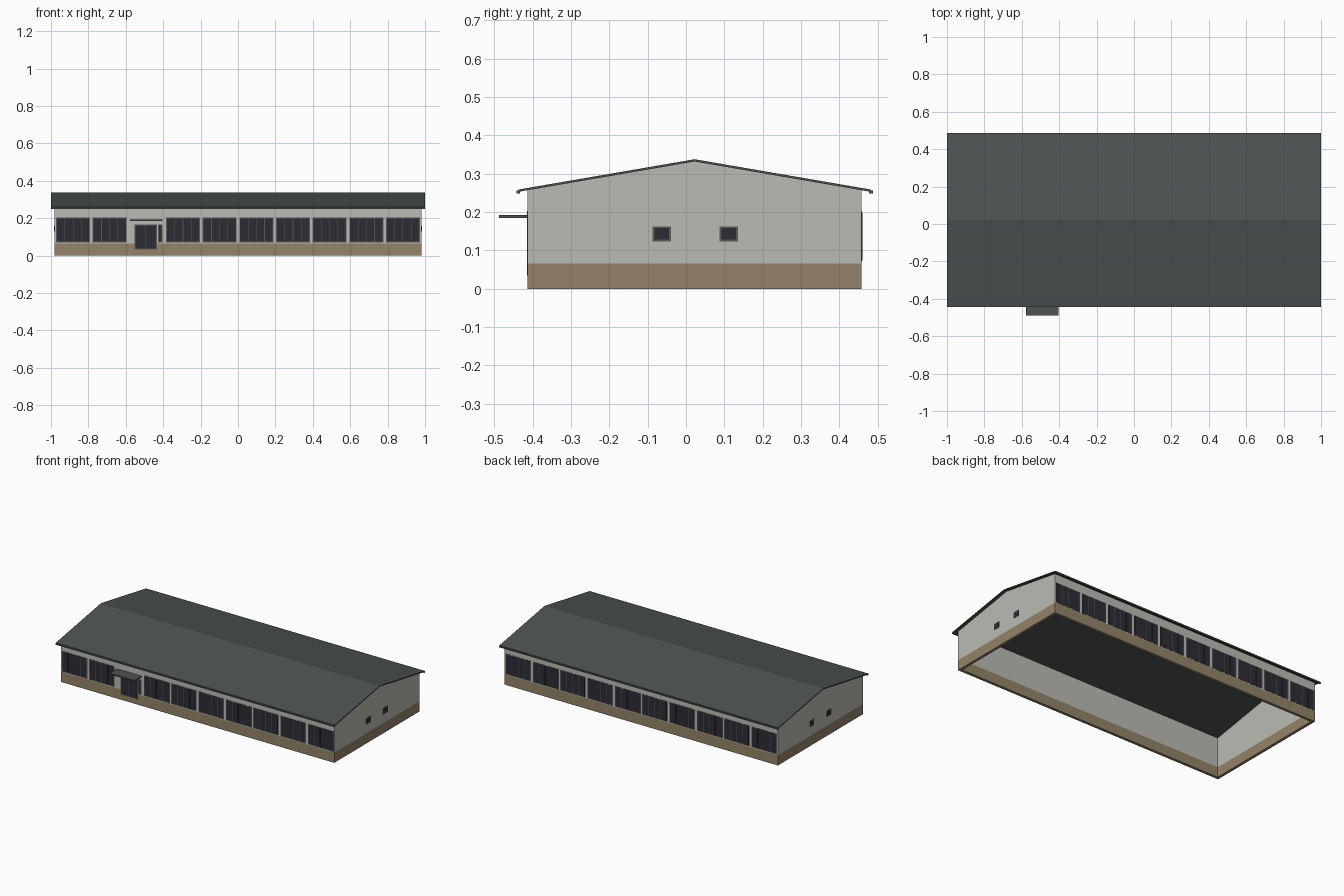
import bpy, bmesh
from mathutils import Vector

if "Cube" in bpy.data.objects:
    bpy.data.objects.remove(bpy.data.objects["Cube"])


def material(name, rgb):
    m = bpy.data.materials.new(name)
    m.use_nodes = True
    m.diffuse_color = (*rgb, 1)
    m.node_tree.nodes["Principled BSDF"].inputs["Base Color"].default_value = (*rgb, 1)
    return m


WALL = material("pale grey render", (0.50, 0.50, 0.46))
PLINTH = material("tan plinth", (0.30, 0.225, 0.14))
ROOF = material("slate roof", (0.075, 0.085, 0.085))
FRAME = material("grey frame", (0.10, 0.10, 0.095))
GLASS = material("dark glass", (0.025, 0.025, 0.036))

# Main dimensions
XW, FRONT, BACK, MID = 0.98, -0.413, 0.458, 0.0225
BASE, RIDGE, SLOPE, T, ROOF_T = 0.066, 0.338, 0.172, 0.018, 0.006
EAVE = 0.46


def roof_z(y):
    return RIDGE - SLOPE * abs(y - MID)


def finish(name, bm, mats):
    bmesh.ops.recalc_face_normals(bm, faces=bm.faces)
    me = bpy.data.meshes.new(name)
    bm.to_mesh(me)
    bm.free()
    for m in mats:
        me.materials.append(m)
    ob = bpy.data.objects.new(name, me)
    bpy.context.collection.objects.link(ob)
    return ob


def add_box(bm, lo, hi, index=0):
    lo, hi = Vector(lo), Vector(hi)
    verts = bmesh.ops.create_cube(bm, size=1)["verts"]
    for v in verts:
        v.co = (lo + hi) / 2 + v.co * (hi - lo)
    for f in {f for v in verts for f in v.link_faces}:
        f.material_index = index


def box(name, lo, hi, mat):
    bm = bmesh.new()
    add_box(bm, lo, hi)
    return finish(name, bm, [mat])


def prism(name, profile, x0, x1, mat):
    """Extrude a (y, z) profile along x."""
    bm = bmesh.new()
    face = bm.faces.new([bm.verts.new((x0, y, z)) for y, z in profile])
    new = bmesh.ops.extrude_face_region(bm, geom=[face])["geom"]
    for v in new:
        if isinstance(v, bmesh.types.BMVert):
            v.co.x = x1
    return finish(name, bm, [mat])


def under(y):
    return roof_z(y) - ROOF_T


# Long walls with plinths, sloped on top to meet the roof
for side, y0, y1 in (("front", FRONT, FRONT + T), ("back", BACK - T, BACK)):
    box(side + "_plinth", (T - XW, y0, 0), (XW - T, y1, BASE), PLINTH)
    prism(side + "_wall", [(y0, BASE), (y1, BASE), (y1, under(y1)), (y0, under(y0))],
          T - XW, XW - T, WALL)

# Gable walls with plinths
gable = [(FRONT, BASE), (BACK, BASE), (BACK, under(BACK)), (MID, under(MID)), (FRONT, under(FRONT))]
for side, s in (("left", 1), ("right", -1)):
    xa, xb = sorted((s * XW, s * (XW - T)))
    box(side + "_plinth", (xa, FRONT, 0), (xb, BACK, BASE), PLINTH)
    prism(side + "_gable_wall", gable, xa, xb, WALL)

# Pitched roof sheet and eave gutters
ya, yb = MID - EAVE, MID + EAVE
prism("roof", [(ya, under(ya)), (MID, under(MID)), (yb, under(yb)),
               (yb, roof_z(yb)), (MID, RIDGE), (ya, roof_z(ya))], -1, 1, ROOF)
for side, s in (("front", -1), ("back", 1)):
    y = MID + s * EAVE
    box(side + "_gutter", (-1, y - 0.005, 0.248), (1, y + 0.005, 0.257), ROOF)


def glazing(name, u0, u1, z0, z1, panes, place, border=0.005, bar=0.003):
    """Frame plate with slightly proud panes; place maps (u, depth, z) to space."""
    bm = bmesh.new()

    def plate(ua, ub, za, zb, depth, index):
        p, q = place(ua, -0.001, za), place(ub, depth, zb)
        add_box(bm, [min(c) for c in zip(p, q)], [max(c) for c in zip(p, q)], index)

    plate(u0, u1, z0, z1, 0.0015, 0)
    step = (u1 - u0 - 2 * border + bar) / panes
    for i in range(panes):
        a = u0 + border + i * step
        plate(a, a + step - bar, z0 + border, z1 - border, 0.0025, 1)
    return finish(name, bm, [FRAME, GLASS])


def on_front(u, d, z):
    return (u, FRONT - d, z)


def on_back(u, d, z):
    return (u, BACK + d, z)


# Ten window bays per long side; the third front bay holds the entrance
PITCH, HALF = 0.196, 0.091
for i in range(10):
    c = (i - 4.5) * PITCH
    if i != 2:
        glazing(f"front_window_{i + 1}", c - HALF, c + HALF, 0.07, 0.203, 4, on_front)
    glazing(f"back_window_{i + 1}", c - HALF, c + HALF, 0.07, 0.203, 4, on_back)

# Entrance: double door, side light and canopy
glazing("entrance_door", -0.553, -0.433, 0.034, 0.167, 2, on_front)
glazing("entrance_side_light", -0.428, -0.403, 0.07, 0.167, 1, on_front)
box("entrance_canopy", (-0.578, -0.488, 0.185), (-0.403, FRONT, 0.193), ROOF)

# Two small windows on each gable
for side, s in (("left", 1), ("right", -1)):
    for n, y in enumerate((-0.063, 0.112)):
        glazing(f"{side}_gable_window_{n + 1}", y - 0.024, y + 0.024, 0.123, 0.163, 1,
                lambda u, d, z, s=s: (s * (XW + d), u, z))
